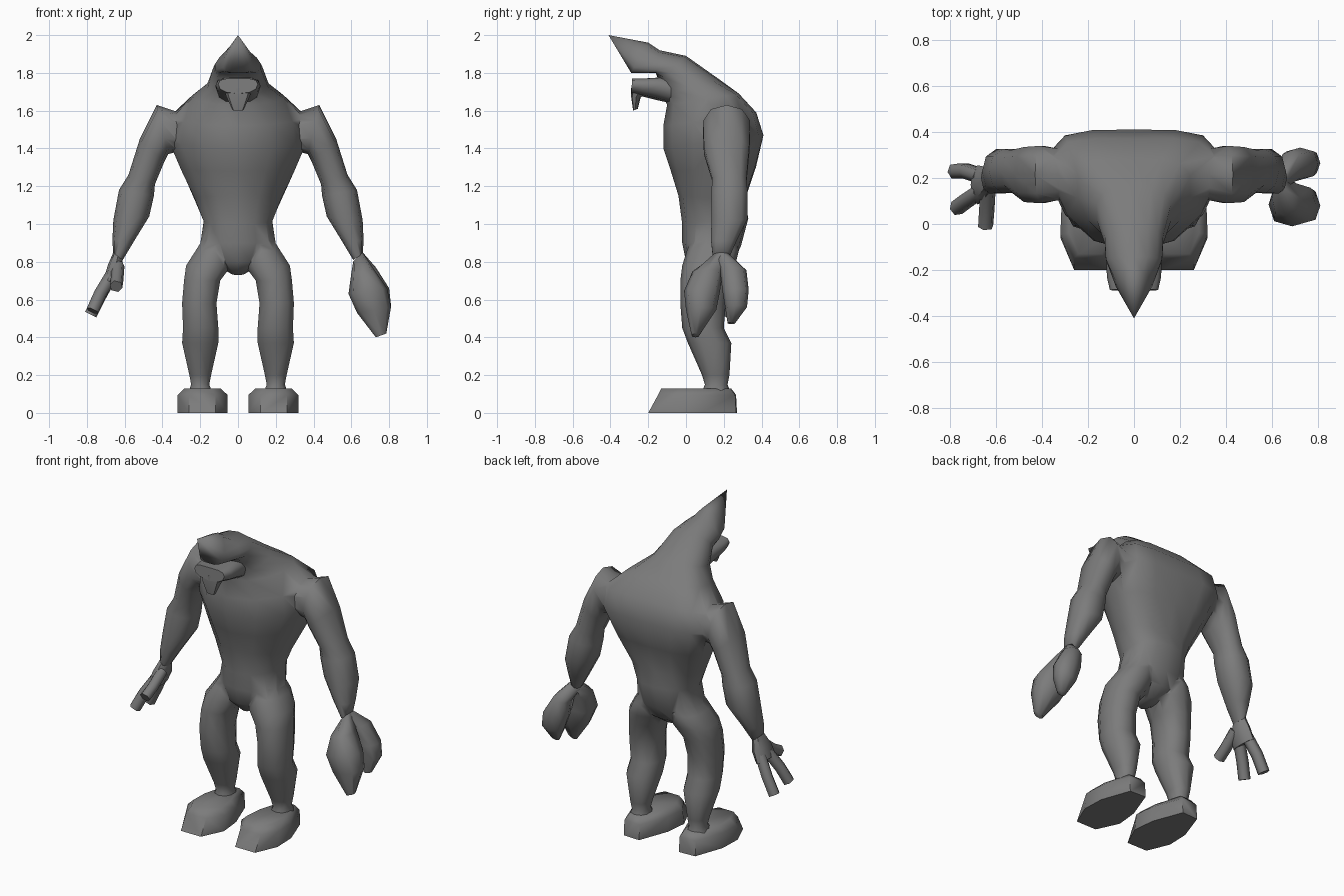
import bpy, bmesh, math
from mathutils import Vector

grey = bpy.data.materials.new("stone grey")
grey.diffuse_color = (0.2, 0.2, 0.2, 1)


def skin(name, loops, mirror=False, crease=50):
    """Bridge equal-length loops of points and cap both ends."""
    bm = bmesh.new()
    rows = [[bm.verts.new((-p[0] if mirror else p[0], p[1], p[2])) for p in lp] for lp in loops]
    n = len(rows[0])
    for lo, hi in zip(rows, rows[1:]):
        for i in range(n):
            j = (i + 1) % n
            bm.faces.new((lo[i], lo[j], hi[j], hi[i]))
    bm.faces.new(rows[0])
    bm.faces.new(rows[-1])
    bmesh.ops.remove_doubles(bm, verts=bm.verts, dist=0.0005)
    bmesh.ops.recalc_face_normals(bm, faces=bm.faces)
    me = bpy.data.meshes.new(name)
    bm.to_mesh(me)
    bm.free()
    me.materials.append(grey)
    me.shade_smooth()
    me.set_sharp_from_angle(angle=math.radians(crease))
    ob = bpy.data.objects.new(name, me)
    bpy.context.collection.objects.link(ob)
    return ob


def loft(name, rings, sides=10, power=2.0, mirror=False, crease=50):
    """Rings: point, opposite point, half-width vector, shift of widest line."""
    loops = []
    for a, b, side, *shift in rings:
        a, b, side = Vector(a), Vector(b), Vector(side)
        mid, half = (a + b) / 2, (b - a) / 2
        k = shift[0] if shift else 0
        loop = []
        for i in range(sides):
            t = 2 * math.pi * i / sides
            c, s = math.cos(t), math.sin(t)
            c = math.copysign(abs(c) ** (2 / power), c)
            s = math.copysign(abs(s) ** (2 / power), s)
            loop.append(mid + half * (c + k * s * s) + side * s)
        loops.append(loop)
    return skin(name, loops, mirror, crease)


def sagittal(rows):
    """Rows: front y, z, back y, z, half width, optional shift."""
    return [((0, fy, fz), (0, by, bz), (w, 0, 0), *k) for fy, fz, by, bz, w, *k in rows]


def limb(rows):
    """Rows: inner x, z, outer x, z, centre y, half depth."""
    return [((ix, y, iz), (ox, y, oz), (0, d, 0)) for ix, iz, ox, oz, y, d in rows]


def finger(name, points, r, mirror):
    rings = []
    for i, p in enumerate(points):
        p = Vector(p)
        d = Vector(points[min(i + 1, len(points) - 1)]) - Vector(points[max(i - 1, 0)])
        u = d.cross(Vector((0, 1, 0.3))).normalized() * r
        v = d.cross(u).normalized() * r
        rings.append((p - u, p + u, v))
    loft(name, rings, 6, 2.3, mirror, 65)


# Torso, broad at the back, running up the hunched neck into the pointed hood
body = loft("body", sagittal([
    (0.06, 0.73, 0.18, 0.75, 0.04),
    (0.00, 0.80, 0.25, 0.80, 0.14),
    (-0.02, 0.90, 0.29, 0.88, 0.205, 0.1),
    (-0.02, 1.00, 0.33, 1.03, 0.185, 0.1),
    (-0.04, 1.15, 0.31, 1.12, 0.235, 0.2),
    (-0.08, 1.28, 0.37, 1.30, 0.31, 0.3),
    (-0.12, 1.40, 0.41, 1.47, 0.375, 0.4),
    (-0.12, 1.52, 0.37, 1.59, 0.36, 0.45),
    (-0.10, 1.63, 0.28, 1.69, 0.25, 0.4),
    (-0.12, 1.68, 0.17, 1.77, 0.165, 0.2),
    (-0.14, 1.75, 0.00, 1.89, 0.13),
    (-0.16, 1.80, -0.14, 1.92, 0.125, -0.5),
    (-0.29, 1.80, -0.20, 1.96, 0.08, -0.4),
    (-0.41, 2.00, -0.41, 2.00, 0.0)]), 14, 2.2)

# Lower jaw and chin tuft
loft("lower_jaw", [
    ((0, -0.08, 1.64), (0, -0.08, 1.78), (0.11, 0, 0)),
    ((0, -0.15, 1.655), (0, -0.15, 1.775), (0.12, 0, 0), 0.25),
    ((0, -0.23, 1.675), (0, -0.23, 1.77), (0.118, 0, 0), 0.25),
    ((0, -0.29, 1.69), (0, -0.285, 1.77), (0.105, 0, 0), 0.25)], 12, 2.6, False, 65)
loft("chin_tuft", sagittal([
    (-0.29, 1.72, -0.20, 1.70, 0.075),
    (-0.29, 1.67, -0.24, 1.67, 0.06),
    (-0.28, 1.60, -0.255, 1.61, 0.03)]), 8, 3)

limbs = []
for side, m in (("left", False), ("right", True)):
    # Shoulder, upper arm and forearm
    limbs.append(loft(side + "_arm", limb([
        (0.20, 1.42, 0.22, 1.54, 0.21, 0.07),
        (0.33, 1.38, 0.31, 1.59, 0.215, 0.115),
        (0.37, 1.37, 0.43, 1.63, 0.215, 0.13),
        (0.39, 1.33, 0.52, 1.45, 0.215, 0.125),
        (0.44, 1.21, 0.58, 1.26, 0.23, 0.095),
        (0.445, 1.15, 0.63, 1.18, 0.23, 0.10),
        (0.47, 1.04, 0.66, 1.02, 0.23, 0.10),
        (0.55, 0.91, 0.665, 0.91, 0.20, 0.07),
        (0.61, 0.81, 0.66, 0.84, 0.185, 0.045)]), 10, 2.3, m))
    # Leg
    legs = [(0.06, 0.15, 0.98, 0.06, 0.24), (0.02, 0.228, 0.86, 0.005, 0.28),
            (0.03, 0.28, 0.78, -0.02, 0.26), (0.09, 0.29, 0.70, -0.03, 0.23),
            (0.11, 0.30, 0.58, -0.03, 0.21), (0.10, 0.295, 0.45, -0.02, 0.20),
            (0.10, 0.30, 0.37, 0.01, 0.24), (0.14, 0.26, 0.20, 0.085, 0.23),
            (0.15, 0.25, 0.15, 0.10, 0.22), (0.13, 0.27, 0.10, 0.08, 0.24)]
    limbs.append(loft(side + "_leg", [
        (((i + o) / 2, f, z), ((i + o) / 2, b, z), ((o - i) / 2, 0, 0))
        for i, o, z, f, b in legs], 10, 2.3, m))
    # Broad foot with a wedge toe and narrow heel
    sole = [(0.12, -0.20), (0.26, -0.20), (0.32, -0.06), (0.315, 0.08),
            (0.25, 0.26), (0.14, 0.265), (0.07, 0.08), (0.055, -0.06)]
    skin(side + "_foot", [
        [(0.19 + (x - 0.19) * sx, y * (front if y < 0 else back), z) for x, y in sole]
        for z, sx, front, back in ((0, 1, 1, 1.02), (0.095, 1, 0.74, 1), (0.13, 0.72, 0.65, 0.9))],
        m, 60)

# Fuse arms and legs into the body so the joints flow together
for part in limbs:
    mod = body.modifiers.new("fuse", 'BOOLEAN')
    mod.operation, mod.solver, mod.object = 'UNION', 'EXACT', part
fused = bpy.data.meshes.new_from_object(body.evaluated_get(bpy.context.evaluated_depsgraph_get()))
body.modifiers.clear()
body.data = fused
bm = bmesh.new()
bm.from_mesh(fused)
bmesh.ops.remove_doubles(bm, verts=bm.verts, dist=0.004)
bm.to_mesh(fused)
bm.free()
fused.shade_smooth()
fused.set_sharp_from_angle(angle=math.radians(65))
for part in limbs:
    bpy.data.objects.remove(part)

# Pincer claw on the left wrist
loft("claw_front_lobe", limb([
    (0.61, 0.80, 0.66, 0.85, 0.185, 0.045),
    (0.60, 0.74, 0.72, 0.76, 0.115, 0.08),
    (0.585, 0.63, 0.79, 0.66, 0.085, 0.095),
    (0.63, 0.53, 0.81, 0.56, 0.08, 0.08),
    (0.73, 0.40, 0.785, 0.42, 0.05, 0.02)]), 8, 2.6, False, 60)
loft("claw_back_lobe", limb([
    (0.61, 0.80, 0.66, 0.85, 0.19, 0.045),
    (0.635, 0.74, 0.73, 0.77, 0.25, 0.07),
    (0.645, 0.64, 0.80, 0.66, 0.262, 0.07),
    (0.675, 0.55, 0.81, 0.57, 0.265, 0.058),
    (0.72, 0.47, 0.77, 0.48, 0.24, 0.02)]), 8, 2.6, False, 60)

# Three-fingered hand on the right wrist
loft("palm", limb([
    (0.61, 0.81, 0.66, 0.85, 0.185, 0.045),
    (0.615, 0.75, 0.69, 0.78, 0.175, 0.075),
    (0.65, 0.68, 0.71, 0.71, 0.17, 0.085)]), 8, 2.5, True)
finger("back_finger", [(0.67, 0.21, 0.73), (0.73, 0.23, 0.62), (0.78, 0.23, 0.52)], 0.034, True)
finger("front_finger", [(0.67, 0.14, 0.73), (0.73, 0.10, 0.63), (0.77, 0.07, 0.54)], 0.034, True)
finger("thumb", [(0.635, 0.15, 0.78), (0.64, 0.06, 0.71), (0.645, -0.01, 0.67)], 0.034, True)
